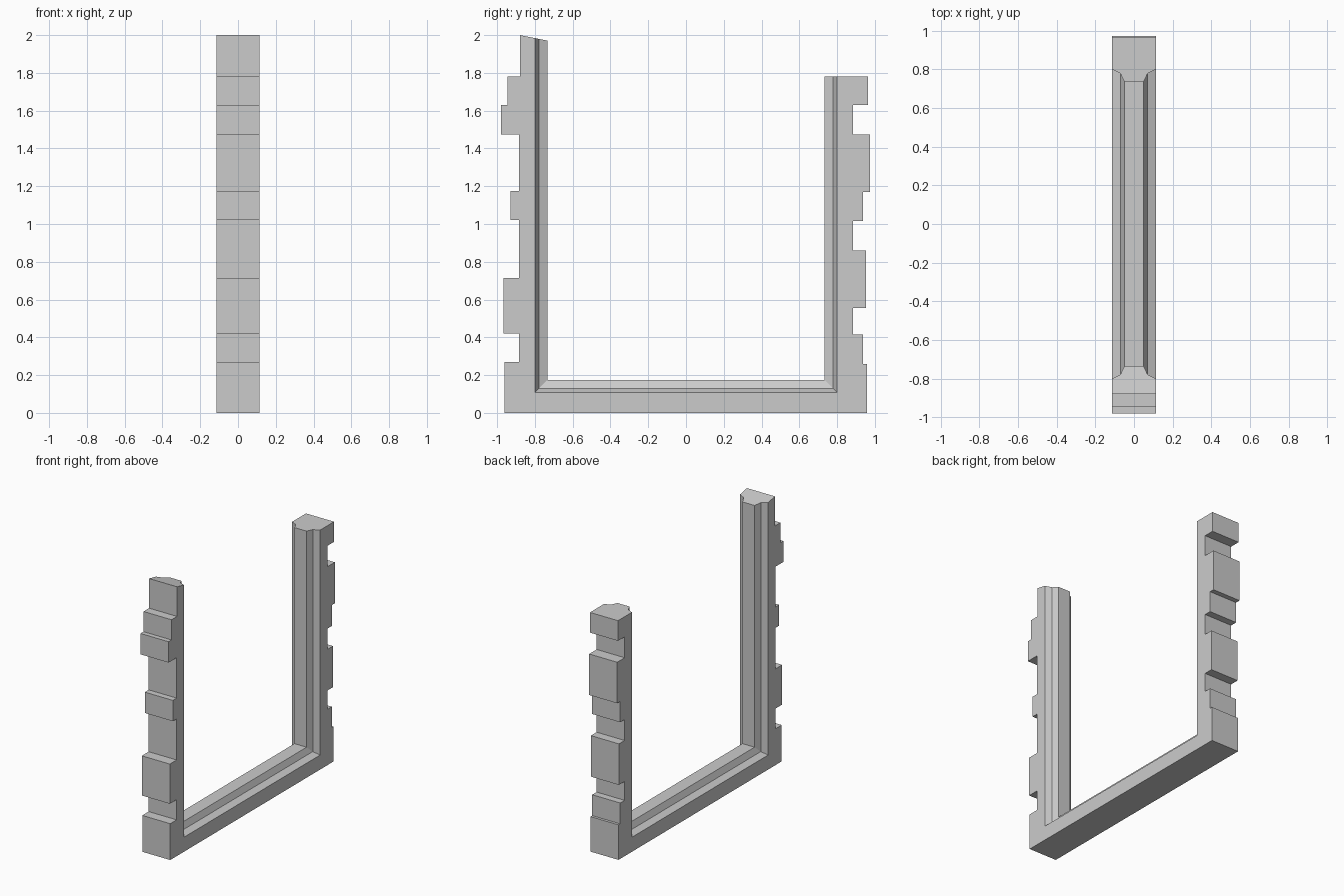
import bpy, bmesh, math

cube = bpy.data.objects.get("Cube")
if cube:
    bpy.data.objects.remove(cube, do_unlink=True)

# Stone colour
stone = bpy.data.materials.new("grey stone")
stone.use_nodes = True
grey = (0.6, 0.6, 0.6, 1)
stone.diffuse_color = grey
stone.node_tree.nodes["Principled BSDF"].inputs["Base Color"].default_value = grey

# Toothed outer edges: (top of block, distance from centre)
front_blocks = [(.27, .96), (.42, .885), (.715, .965), (1.02, .885), (1.175, .93),
                (1.475, .885), (1.63, .98), (1.78, .945), (2.0, .88)]
rear_blocks = [(.26, .957), (.415, .937), (.555, .885), (.86, .952), (1.015, .885),
               (1.17, .937), (1.475, .973), (1.63, .885), (1.78, .963)]

# Inner moulding across the width: (x, rise above the outer edge)
moulding = [(-.115, 0), (-.07, .022), (-.05, .066), (.05, .066), (.07, .022), (.115, 0)]


def toothed_edge(blocks, side):
    """Outer stepped outline from the ground up, as (y, z)."""
    points, z = [], 0
    for top, depth in blocks:
        points += [(side * depth, z), (side * depth, top)]
        z = top
    return points


def outline(rise):
    """Closed U outline for one slice of the frame."""
    y, z = .80 - rise, .108 + rise
    front_top = 2 - (.88 - y) * .2      # broken, sloping top
    inner = [(y, 1.78), (y, z), (-y, z), (-y, front_top)]
    front = toothed_edge(front_blocks, -1)
    return toothed_edge(rear_blocks, 1) + inner + front[::-1]


# Loft the slices across the width
bm = bmesh.new()
slices = [[bm.verts.new((x, y, z)) for y, z in outline(rise)] for x, rise in moulding]
for a, b in zip(slices, slices[1:]):
    for i in range(len(a)):
        j = (i + 1) % len(a)
        bm.faces.new((a[i], a[j], b[j], b[i]))
bm.faces.new(slices[0])
bm.faces.new(slices[-1])
bmesh.ops.recalc_face_normals(bm, faces=bm.faces)
bmesh.ops.dissolve_limit(bm, angle_limit=math.radians(1), verts=bm.verts, edges=bm.edges)

mesh = bpy.data.meshes.new("stone_frame")
bm.to_mesh(mesh)
bm.free()
mesh.materials.append(stone)
frame = bpy.data.objects.new("stone_frame", mesh)
bpy.context.collection.objects.link(frame)
